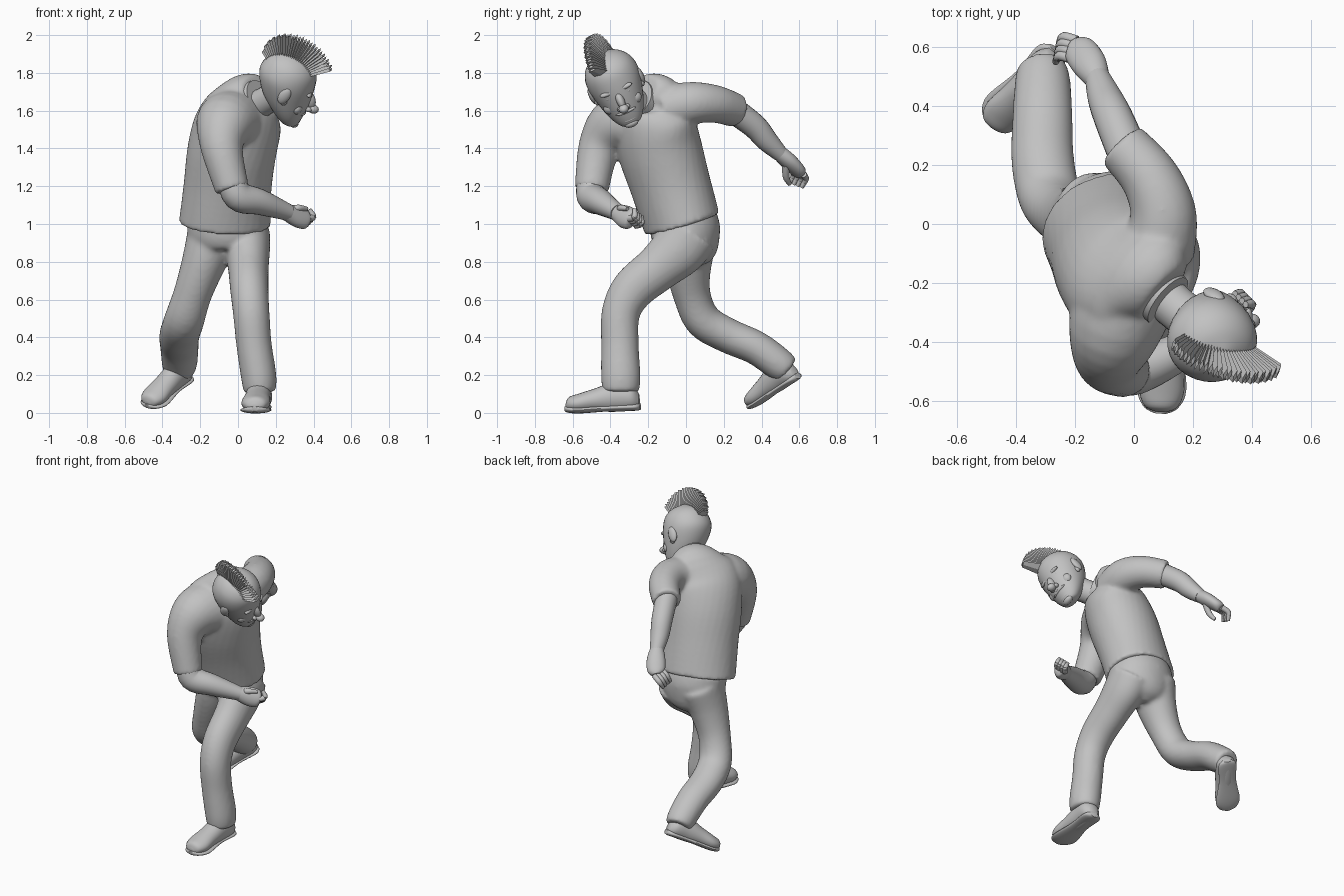
import bpy
import bmesh
import math
from mathutils import Vector, Matrix

cube = bpy.data.objects.get("Cube")
if cube:
    bpy.data.objects.remove(cube, do_unlink=True)

# One plain clay colour for the whole figure
CLAY = bpy.data.materials.new("clay grey")
CLAY.use_nodes = True
CLAY.diffuse_color = (0.54, 0.54, 0.54, 1)
CLAY.node_tree.nodes["Principled BSDF"].inputs["Base Color"].default_value = CLAY.diffuse_color


def select(objects):
    bpy.ops.object.select_all(action="DESELECT")
    for obj in objects:
        obj.select_set(True)
    bpy.context.view_layer.objects.active = objects[0]


def finish(name, bm, matrix=None, smooth=True):
    """Turn a bmesh into a shaded object."""
    bmesh.ops.recalc_face_normals(bm, faces=bm.faces)
    mesh = bpy.data.meshes.new(name)
    bm.to_mesh(mesh)
    bm.free()
    mesh.materials.append(CLAY)
    obj = bpy.data.objects.new(name, mesh)
    bpy.context.collection.objects.link(obj)
    if matrix:
        mesh.transform(matrix)
    if smooth:
        select([obj])
        bpy.ops.object.shade_smooth_by_angle(angle=math.radians(50))
    return obj


def fuse(name, parts, relax):
    """Melt overlapping tubes into one garment."""
    select(parts)
    bpy.ops.object.join()
    garment = parts[0]
    garment.name = name
    remesh = garment.modifiers.new("Fuse", "REMESH")
    remesh.mode = "VOXEL"
    remesh.voxel_size = 0.012
    remesh.use_smooth_shade = True
    soften = garment.modifiers.new("Soften", "SMOOTH")
    soften.factor = 0.5
    soften.iterations = relax


def spline(points, steps):
    """Catmull-Rom through tuples of any length."""
    pts = [points[0]] + points + [points[-1]]
    out = []
    for i in range(1, len(pts) - 2):
        for k in range(steps):
            t = k / steps
            out.append([0.5 * (2 * b + (c - a) * t + (2 * a - 5 * b + 4 * c - d) * t * t
                               + (3 * b - a - 3 * c + d) * t ** 3)
                        for a, b, c, d in zip(*pts[i - 1:i + 3])])
    return out + [list(points[-1])]


def tube(name, rings, side=(1, 0, 0), side_end=None, axis=None, matrix=None,
         sides=24, steps=5):
    """Loft ellipses given as (x, y, z, half width[, half depth])."""
    rings = spline([tuple(r) if len(r) == 5 else tuple(r) + (r[3],) for r in rings], steps)
    bm = bmesh.new()
    loops = []
    last = len(rings) - 1
    for i, (x, y, z, a, b) in enumerate(rings):
        if axis:
            tangent = Vector(axis)
        else:
            tangent = Vector(rings[min(i + 1, last)][:3]) - Vector(rings[max(i - 1, 0)][:3])
        tangent.normalize()
        wide = Vector(side).lerp(Vector(side_end or side), i / last)
        wide = (wide - tangent * wide.dot(tangent)).normalized()
        deep = tangent.cross(wide)
        angles = [2 * math.pi * k / sides for k in range(sides)]
        loops.append([bm.verts.new(Vector((x, y, z)) + wide * a * math.cos(t)
                                   + deep * b * math.sin(t)) for t in angles])
    for low, high in zip(loops, loops[1:]):
        for k in range(sides):
            n = (k + 1) % sides
            bm.faces.new((low[k], low[n], high[n], high[k]))
    bm.faces.new(loops[0][::-1])
    bm.faces.new(loops[-1])
    return finish(name, bm, matrix)


def ball(name, centre, size, matrix, tilt=0):
    bm = bmesh.new()
    bmesh.ops.create_uvsphere(bm, u_segments=16, v_segments=10, radius=1)
    local = (Matrix.Translation(centre) @ Matrix.Rotation(tilt, 4, "X")
             @ Matrix.Diagonal((*size, 1)))
    return finish(name, bm, matrix @ local)


def frame(origin, forward, up, scale=1):
    """Local space with front at -y and up at z."""
    f = Vector(forward).normalized()
    left = Vector(up).cross(f).normalized()
    rot = Matrix((left, -f, f.cross(left))).transposed().to_4x4()
    return Matrix.Translation(origin) @ rot @ Matrix.Scale(scale, 4)


# Shirt: body twisting from hips to shoulders, plus two short sleeves
body = tube("shirt", [(-.07, -.02, 1.0, .247, .202), (-.055, -.08, 1.2, .238, .208),
                      (-.03, -.14, 1.4, .245, .215), (.01, -.18, 1.56, .25, .195),
                      (.05, -.19, 1.67, .19, .14), (.1, -.235, 1.705, .11, .085)],
            side=(1, .25, 0), side_end=(.5, .87, .2), sides=32)
left_sleeve = tube("left_sleeve", [(.08, -.1, 1.61, .125), (.1, .03, 1.64, .113),
                                   (.055, .155, 1.635, .1), (-.04, .265, 1.6, .09)])
right_sleeve = tube("right_sleeve", [(-.03, -.24, 1.54, .18), (-.07, -.37, 1.52, .155),
                                     (-.085, -.46, 1.4, .112), (-.03, -.5, 1.18, .09)])
fuse("shirt", [body, left_sleeve, right_sleeve], 8)

# Bare forearms and palms
tube("left_forearm", [(-.02, .24, 1.61, .07), (-.07, .36, 1.52, .066),
                      (-.1, .43, 1.44, .058), (-.125, .5, 1.37, .042)])
tube("left_palm", [(-.12, .485, 1.385, .04), (-.15, .54, 1.335, .058, .042),
                   (-.185, .59, 1.285, .055, .036), (-.2, .605, 1.265, .03)], side=(1, .6, 0))
tube("right_forearm", [(-.04, -.5, 1.26, .07), (.0, -.5, 1.15, .08),
                       (.12, -.45, 1.115, .068), (.27, -.36, 1.06, .044)], side=(0, 1, 0))
tube("right_palm", [(.25, -.37, 1.065, .043), (.31, -.325, 1.04, .06, .042),
                    (.355, -.295, 1.025, .055, .036), (.37, -.285, 1.02, .03)], side=(0, .5, 1))


def fingers(name, base, spacing, bend, tip, thumb):
    """Four curled fingers and a thumb."""
    for i in range(4):
        root = Vector(base) + Vector(spacing) * (i - 1.5)
        path = [(*root, .018), (*(root + Vector(bend)), .017), (*(root + Vector(tip)), .011)]
        tube(f"{name}_finger_{i + 1}", path, side=(.3, .5, .8), sides=10)
    tube(f"{name}_thumb", [(*thumb[0], .021), (*thumb[1], .018), (*thumb[2], .011)],
         side=(.3, .5, .8), sides=10)


fingers("left", (-.2, .59, 1.275), (.004, .021, -.008), (-.045, .012, -.025), (-.06, -.01, -.07),
        [(-.14, .53, 1.31), (-.17, .53, 1.25), (-.2, .55, 1.21)])
fingers("right", (.355, -.285, 1.01), (.012, -.012, .012), (.025, .03, .01), (.005, .03, .05),
        [(.28, -.345, 1.07), (.32, -.345, 1.085), (.365, -.31, 1.08)])

# Trousers: seat and two legs
seat = tube("trousers", [(-.06, -.02, 1.04, .21, .18), (-.055, .0, .95, .212, .185),
                         (-.055, .015, .87, .185, .155), (-.05, .005, .81, .1, .1),
                         (-.05, .0, .79, .05, .06)], sides=32)
left_leg = tube("left_leg", [(.04, .02, .95, .13, .155), (.05, -.04, .865, .12, .148),
                             (.055, -.15, .765, .108, .125), (.06, -.28, .655, .102, .115),
                             (.07, -.345, .53, .097, .102), (.085, -.35, .36, .094, .1),
                             (.11, -.345, .19, .094, .105), (.115, -.345, .11, .085, .097)])
right_leg = tube("right_leg", [(-.13, .02, .95, .14, .16), (-.18, .01, .8, .118, .13),
                               (-.24, .03, .63, .102, .1), (-.285, .09, .49, .107, .097),
                               (-.31, .22, .41, .107, .093), (-.31, .37, .345, .102, .09),
                               (-.31, .49, .26, .094, .087), (-.315, .535, .225, .082, .077)])
fuse("trousers", [seat, left_leg, right_leg], 10)


# Shoes with separate soles
def shoe(name, matrix):
    tube(f"{name}_shoe", [(0, .18, .06, .03, .035), (0, .14, .08, .064, .07),
                          (0, .05, .085, .067, .08), (0, -.05, .07, .07, .062),
                          (0, -.14, .055, .076, .05), (0, -.195, .05, .054, .036),
                          (0, -.212, .04, .015, .012)], axis=(0, -1, 0), matrix=matrix)
    tube(f"{name}_sole", [(0, .185, .03, .03, .018), (0, .15, .028, .062, .02),
                          (0, .02, .026, .06, .018), (0, -.13, .018, .083, .018),
                          (0, -.195, .022, .06, .018), (0, -.218, .026, .02, .012)],
         axis=(0, -1, 0), matrix=matrix)


shoe("left", frame((.105, -.425, 0), (-.08, -1, -.02), (0, 0, 1)))
shoe("right", frame((-.363, .487, .1), (-.58, -.69, -.42), (-.07, -.5, .86), .93))

# Neck and collar band
tube("neck", [(.09, -.235, 1.62, .08), (.15, -.29, 1.655, .075), (.23, -.35, 1.7, .08)],
     side=(0, 1, 0))
tube("collar", [(.085, -.235, 1.655, .105), (.115, -.26, 1.67, .098)], side=(0, 1, 0))

# Head, lofted from chin to crown
SKULL = (.26, -.385, 1.77)
head = frame(SKULL, (.93, .05, -.33), (.3, -.4, .87))
tube("head", [(0, -.09, -.242, .025, .025), (0, -.085, -.23, .058, .05),
              (0, -.06, -.18, .094, .088), (0, -.025, -.1, .124, .132),
              (0, .0, 0, .146, .155), (0, .0, .075, .132, .14),
              (0, .0, .125, .09, .098), (0, .0, .152, .03, .03), (0, 0, .154, .005, .005)],
     axis=(0, 0, 1), matrix=head, sides=32)

# Face features
ball("nose_bridge", (0, -.155, -.075), (.022, .03, .05), head, tilt=-.5)
ball("nose_tip", (0, -.185, -.115), (.027, .032, .024), head)
ball("upper_lip", (0, -.136, -.148), (.058, .022, .012), head)
ball("lower_lip", (0, -.125, -.202), (.044, .02, .012), head)
ball("teeth", (0, -.132, -.164), (.046, .012, .012), head)
ball("chin", (0, -.118, -.228), (.04, .025, .022), head)
for sign, word in ((1, "left"), (-1, "right")):
    ball(f"{word}_eye", (sign * .05, -.127, -.047), (.024, .018, .016), head)
    ball(f"{word}_brow", (sign * .05, -.135, -.018), (.042, .018, .013), head, tilt=.3)
    ball(f"{word}_cheek", (sign * .068, -.1, -.11), (.04, .03, .036), head)
    ball(f"{word}_nostril", (sign * .022, -.162, -.118), (.014, .018, .014), head)
    ball(f"{word}_ear", (sign * .14, -.012, -.04), (.017, .03, .05), head, tilt=.2)
    ball(f"{word}_ear_lobe", (sign * .13, -.02, -.075), (.014, .018, .022), head)

# Crest of thin hair blades fanned over the skull
crest = frame(SKULL, (.93, -.2, -.33), (.25, -.5, .85))
bm = bmesh.new()
blades = 30
for i in range(blades):
    t = i / (blades - 1)
    angle = math.radians(32 + 113 * t)
    reach = .26 - .07 * t ** 4 + .006 * (i % 2)
    inner = .12
    blade = (Matrix.Rotation(math.pi / 2 - angle, 4, "X")
             @ Matrix.Translation((0, 0, (inner + reach) / 2))
             @ Matrix.Diagonal((1, .26, 1, 1)))
    bmesh.ops.create_cone(bm, cap_ends=True, segments=4, radius1=.046, radius2=.024,
                          depth=reach - inner, matrix=blade)
finish("hair_crest", bm, crest, smooth=False)
